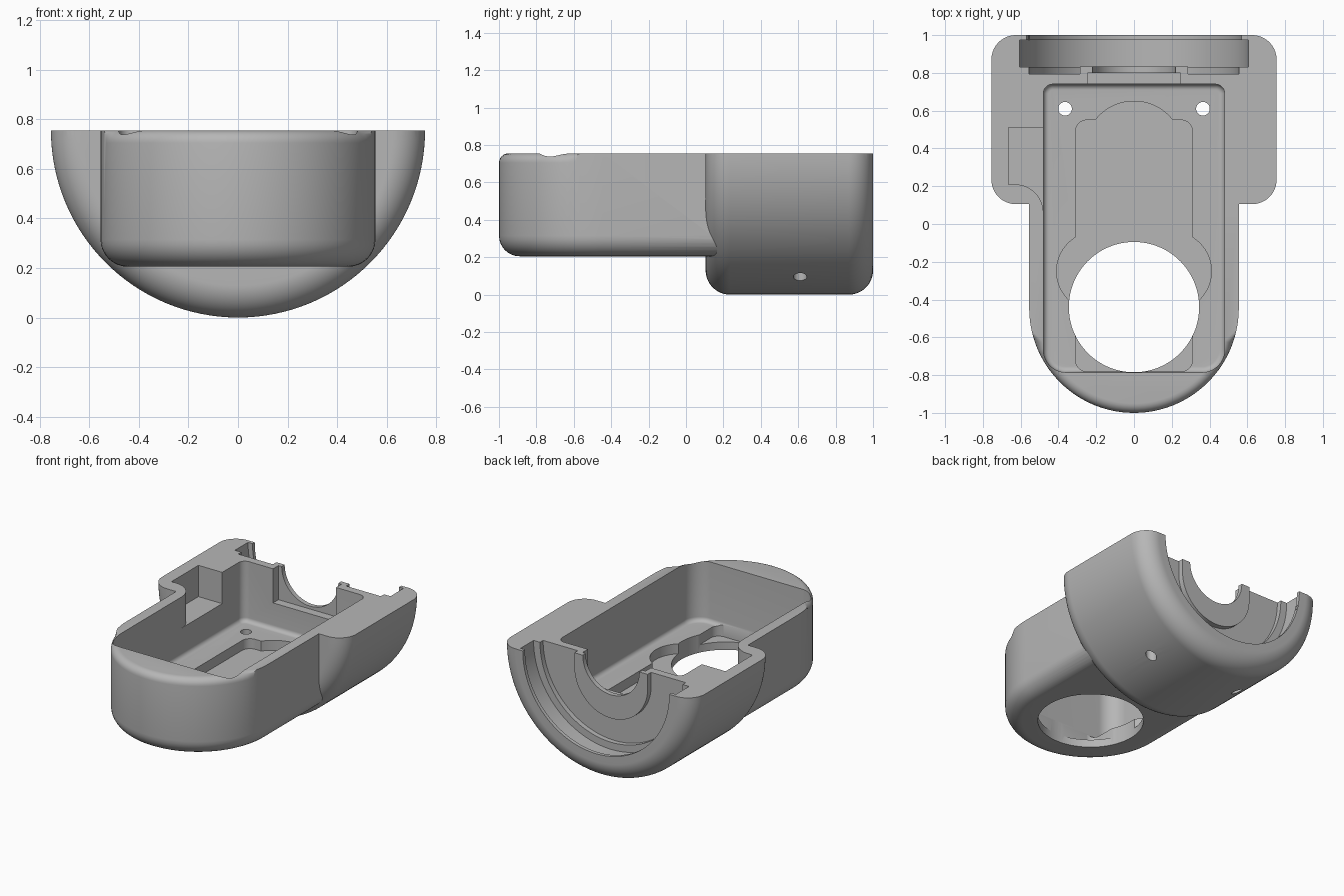
import bpy, bmesh, math
from mathutils import Matrix, Vector

if "Cube" in bpy.data.objects:
    bpy.data.objects.remove(bpy.data.objects["Cube"], do_unlink=True)

TOP = 0.755          # height of the open split face, and of the bore axis
OVER = 0.9           # how high cutters reach
FULL = (0, 360)

grey = bpy.data.materials.new("plain grey")
grey.use_nodes = True
grey.diffuse_color = (0.47, 0.47, 0.47, 1)
grey.node_tree.nodes["Principled BSDF"].inputs["Base Color"].default_value = grey.diffuse_color


def finish(name, bm):
    bmesh.ops.recalc_face_normals(bm, faces=bm.faces)
    mesh = bpy.data.meshes.new(name)
    bm.to_mesh(mesh)
    bm.free()
    mesh.materials.append(grey)
    obj = bpy.data.objects.new(name, mesh)
    bpy.context.collection.objects.link(obj)
    return obj


def outline(*arcs):
    """Points along a chain of arcs (x, y, radius, start, end); radius 0 is a corner."""
    pts = []
    for x, y, r, a, b in arcs:
        n = max(1, int(abs(b - a) / 4)) if r else 0
        for i in range(n + 1):
            if b - a == 360 and i == n:
                break
            t = math.radians(a + (b - a) * i / max(n, 1))
            pts.append((x + r * math.cos(t), y + r * math.sin(t)))
    return pts


def rounded(x, y0, y1, r0, r1):
    """Symmetric rectangle with front corner radius r0 and back radius r1."""
    return outline((x - r0, y0 + r0, r0, -90, 0), (x - r1, y1 - r1, r1, 0, 90),
                   (r1 - x, y1 - r1, r1, 90, 180), (r0 - x, y0 + r0, r0, 180, 270))


def prism(name, pts, z0, z1, low_fillet=0, rim_fillet=0):
    bm = bmesh.new()
    base = bm.faces.new([bm.verts.new((x, y, z0)) for x, y in pts])
    ext = bmesh.ops.extrude_face_region(bm, geom=[base])
    up = [v for v in ext["geom"] if isinstance(v, bmesh.types.BMVert)]
    bmesh.ops.translate(bm, verts=up, vec=(0, 0, z1 - z0))
    bmesh.ops.recalc_face_normals(bm, faces=bm.faces)
    if low_fillet:
        edges = [e for e in bm.edges if all(abs(v.co.z - z0) < 1e-5 for v in e.verts)]
        bmesh.ops.bevel(bm, geom=edges, offset=low_fillet, segments=8, profile=0.5, affect='EDGES')
    if rim_fillet:
        edges = [e for e in bm.edges
                 if all(abs(v.co.z - z1) < 1e-5 and v.co.y < -0.58 for v in e.verts)]
        bmesh.ops.bevel(bm, geom=edges, offset=rim_fillet, segments=6, profile=0.5, affect='EDGES')
    return finish(name, bm)


def turned(name, profile, half=False):
    """Revolve (radius, y) points about the bore axis."""
    bm = bmesh.new()
    verts = [bm.verts.new((r, y, TOP)) for r, y in profile]
    edges = [bm.edges.new(p) for p in zip(verts, verts[1:])]
    bmesh.ops.spin(bm, geom=verts + edges, cent=(0, 0, TOP), axis=(0, 1, 0),
                   angle=math.tau, steps=128, use_duplicate=False)
    bmesh.ops.remove_doubles(bm, verts=bm.verts, dist=1e-5)
    if half:
        cut = bmesh.ops.bisect_plane(bm, geom=bm.verts[:] + bm.edges[:] + bm.faces[:],
                                     plane_co=(0, 0, TOP), plane_no=(0, 0, 1), clear_outer=True)
        rim = [e for e in bm.edges if e.is_boundary]
        bmesh.ops.holes_fill(bm, edges=rim, sides=0)
    return finish(name, bm)


def combine(target, tool, operation='DIFFERENCE'):
    mod = target.modifiers.new("combine", 'BOOLEAN')
    mod.operation, mod.solver, mod.object = operation, 'EXACT', tool
    bpy.context.view_layer.objects.active = target
    bpy.ops.object.modifier_apply(modifier=mod.name)
    bpy.data.objects.remove(tool, do_unlink=True)


# Half-round rear drum with rounded ends
R, F = 0.755, 0.13
drum = outline((0, 0.105, 0, 0, 0), (R - F, 0.105 + F, F, -90, 0),
               (R - F, 1 - F, F, 0, 90), (0, 1, 0, 0, 0))
housing = turned("housing", drum, half=True)

# Round-nosed front body
nose = outline((0, -0.445, 0.555, 180, 360), (0.555, 0.5, 0, 0, 0), (-0.555, 0.5, 0, 0, 0))
combine(housing, prism("front_body", nose, 0.205, TOP, 0.11, 0.05), 'UNION')

# Main cavity, then the shallow floor recess with its bulges
combine(housing, prism("cavity", rounded(0.48, -0.785, 0.74, 0.12, 0.05), 0.33, OVER, 0.03))
recess_z = 0.26
recess = [rounded(0.31, -0.78, 0.55, 0.06, 0.06), outline((0, 0.39, 0.26, *FULL))]
recess += [outline((s * 0.2, -0.25, 0.21, *FULL)) for s in (-1, 1)]
for pts in recess:
    combine(housing, prism("floor_recess", pts, recess_z, 0.5))

# Large floor opening and the two screw holes
combine(housing, prism("floor_opening", outline((0, -0.44, 0.345, *FULL)), 0.1, 0.5))
for s in (-1, 1):
    combine(housing, prism("screw_hole", outline((s * 0.365, 0.61, 0.036, *FULL)), -0.1, 0.5))

# Side pocket beside the cavity
pocket = outline((-0.665, 0.51, 0, 0, 0), (-0.46, 0.51, 0, 0, 0), (-0.46, 0.06, 0, 0, 0),
                 (-0.63, 0.06, 0.15, 0, 90), (-0.665, 0.21, 0, 0, 0))
combine(housing, prism("side_pocket", pocket, 0.535, OVER))

# Stepped rear bore: inner seat, wide groove, narrower mouth
steps = [(0, 0.795), (0.555, 0.795), (0.555, 0.83), (0.605, 0.83),
         (0.605, 0.975), (0.57, 0.975), (0.57, 1.1), (0, 1.1)]
combine(housing, turned("rear_bore", steps))

# U-shaped boss on the bulkhead
u_shape = outline((0, TOP - 0.1, 0.285, 180, 360), (0.285, TOP, 0, 0, 0), (-0.285, TOP, 0, 0, 0))
bm = bmesh.new()
face = bm.faces.new([bm.verts.new((x, 0.78, z)) for x, z in u_shape])
ext = bmesh.ops.extrude_face_region(bm, geom=[face])
bmesh.ops.translate(bm, verts=[v for v in ext["geom"] if isinstance(v, bmesh.types.BMVert)],
                    vec=(0, 0.053, 0))
combine(housing, finish("boss", bm), 'UNION')

# Slot behind the boss and the round passage through it
slot = outline(*[(x, y, 0, 0, 0) for x, y in
                 ((-0.245, 0.7), (0.245, 0.7), (0.245, 0.8), (-0.245, 0.8))])
combine(housing, prism("bulkhead_slot", slot, 0.515, OVER))
combine(housing, turned("passage", [(0, 0.77), (0.22, 0.77), (0.22, 0.9), (0, 0.9)]))

# Smooth curved faces, keep edges sharp
bpy.ops.object.select_all(action='DESELECT')
housing.select_set(True)
bpy.context.view_layer.objects.active = housing
bpy.ops.object.shade_smooth_by_angle(angle=math.radians(30))
